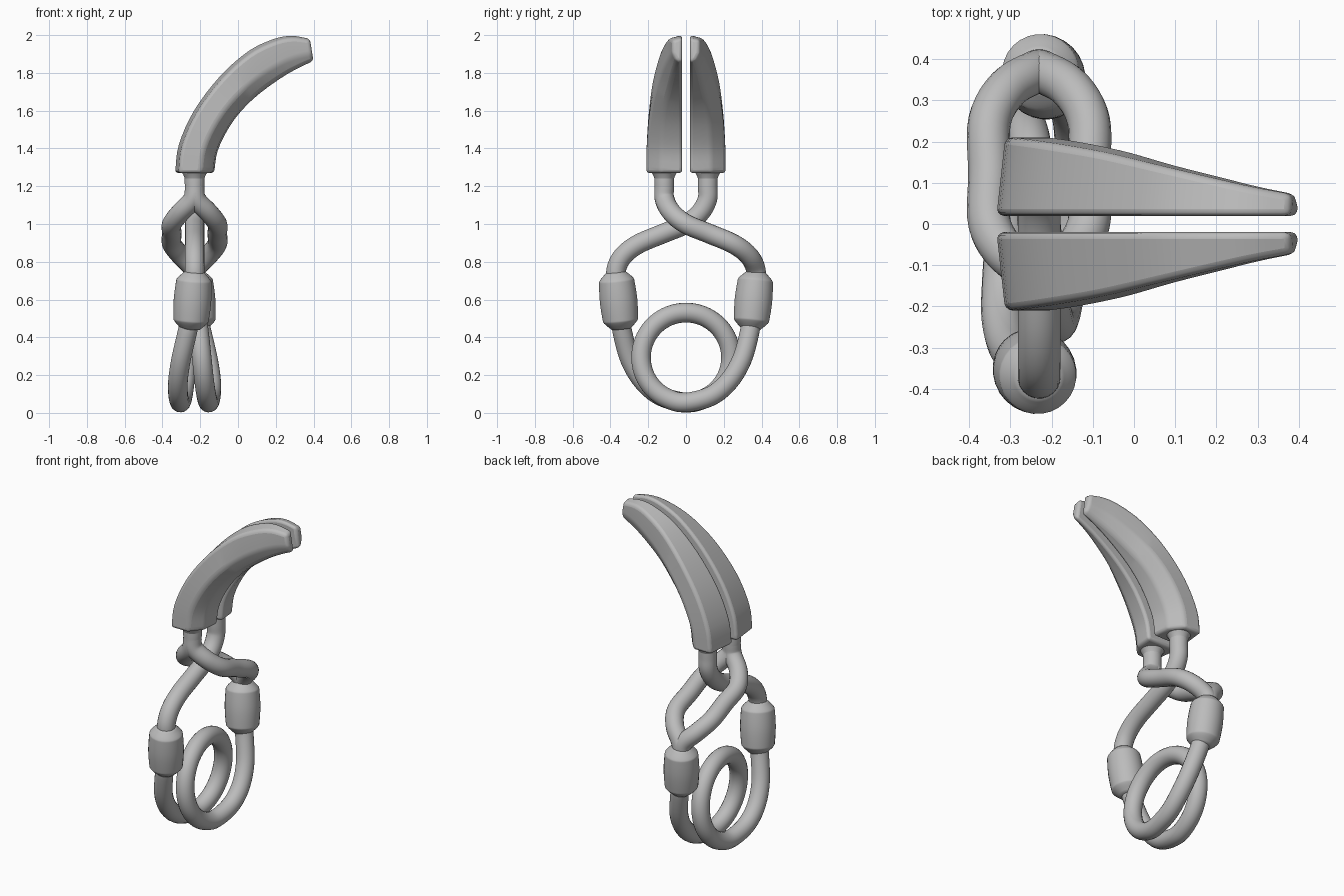
import bpy, bmesh, math
from mathutils import Vector

cube = bpy.data.objects.get("Cube")
if cube:
    bpy.data.objects.remove(cube)

metal = bpy.data.materials.new("grey_metal")
metal.use_nodes = True
GREY = (0.5, 0.5, 0.5, 1)
metal.diffuse_color = GREY
metal.node_tree.nodes["Principled BSDF"].inputs["Base Color"].default_value = GREY

CX = -0.23   # axis of the tool
R = 0.052    # wire radius


def spline(pts, steps):
    """Catmull-Rom through points of any dimension."""
    pts = [Vector(p) for p in pts]
    pts = [2 * pts[0] - pts[1]] + pts + [2 * pts[-1] - pts[-2]]
    out = []
    for a, b, c, d in zip(pts, pts[1:], pts[2:], pts[3:]):
        for k in range(steps):
            t = k / steps
            out.append(0.5 * (2 * b + (c - a) * t + (2 * a - 5 * b + 4 * c - d) * t * t
                              + (3 * b - a - 3 * c + d) * t ** 3))
    return out + [pts[-2]]


def loft(name, rings, angle):
    """Skin closed rings of points and cap both ends."""
    bm = bmesh.new()
    rows = [[bm.verts.new(p) for p in ring] for ring in rings]
    n = len(rows[0])
    for a, b in zip(rows, rows[1:]):
        for i in range(n):
            j = (i + 1) % n
            bm.faces.new((a[i], a[j], b[j], b[i]))
    bm.faces.new(rows[0])
    bm.faces.new(rows[-1])
    bmesh.ops.recalc_face_normals(bm, faces=bm.faces)
    mesh = bpy.data.meshes.new(name)
    bm.to_mesh(mesh)
    bm.free()
    mesh.materials.append(metal)
    obj = bpy.data.objects.new(name, mesh)
    bpy.context.collection.objects.link(obj)
    bpy.ops.object.select_all(action='DESELECT')
    obj.select_set(True)
    bpy.context.view_layer.objects.active = obj
    bpy.ops.object.shade_smooth_by_angle(angle=math.radians(angle))
    return obj


def tube(name, path, radii=None, sides=20):
    """Round tube along a path, with a twist-free frame."""
    rings = []
    side = None
    for i, p in enumerate(path):
        t = (path[min(i + 1, len(path) - 1)] - path[max(i - 1, 0)]).normalized()
        side = t.orthogonal() if side is None else side - t * side.dot(t)
        side.normalize()
        up = t.cross(side)
        r = radii[i] if radii else R
        rings.append([p + r * (side * math.cos(a) + up * math.sin(a))
                      for a in (2 * math.pi * k / sides for k in range(sides))])
    return loft(name, rings, 50)


# Jaws: tapered curved horns; columns are outer x, z, inner x, z, thickness
stations = [(-0.335, 1.27, -0.125, 1.27, 0.19), (-0.315, 1.42, -0.105, 1.39, 0.188),
            (-0.235, 1.60, -0.04, 1.52, 0.177), (-0.10, 1.78, 0.04, 1.62, 0.155),
            (0.05, 1.915, 0.13, 1.70, 0.122), (0.18, 1.98, 0.24, 1.777, 0.092),
            (0.28, 2.0, 0.32, 1.822, 0.07), (0.38, 1.985, 0.40, 1.86, 0.052)]
section = [(0, 0), (1, 0), (0.95, 0.6), (0.65, 1), (0.1, 1)]
for label, s in (("back", 1), ("front", -1)):
    rings = []
    for ox, oz, ix, iz, w in spline(stations, 4):
        rings.append([(ox + (ix - ox) * u, s * (0.02 + w * v), oz + (iz - oz) * u)
                      for u, v in section])
    jaw = loft(label + "_jaw", rings, 40)
    bevel = jaw.modifiers.new("soft_edges", 'BEVEL')
    bevel.width = 0.02
    bevel.segments = 3
    bevel.limit_method = 'ANGLE'
    bevel.angle_limit = math.radians(25)
    # Small flare where the wire enters the jaw
    neck = [Vector((CX, s * 0.115, z)) for z in (1.24, 1.26, 1.29)]
    tube(label + "_jaw_neck", neck, [R, 0.06, 0.08])

# Crossing arms: y, z and how far the split strands spread
arm = [(0.115, 1.28, 0), (0.115, 1.2, 0), (0.113, 1.13, 0.01), (0.075, 1.06, 0.075), (0, 1.0, 0.12),
       (-0.12, 0.95, 0.12), (-0.25, 0.895, 0.12), (-0.33, 0.835, 0.075),
       (-0.368, 0.765, 0.01), (-0.37, 0.69, 0)]
tube("single_arm", spline([(CX, y, z) for y, z, _ in arm], 6))
for label, s in (("left", 1), ("right", -1)):
    tube(label + "_split_arm", spline([(CX + s * d, -y, z) for y, z, d in arm], 6))

# Collars: barrel sleeves joining the arms to the spring
collar = [(0, R), (0.12, 0.088), (0.2, 0.095), (0.5, 0.1), (0.8, 0.095), (0.88, 0.088), (1, R)]
for label, s in (("front", -1), ("back", 1)):
    top = Vector((CX, s * 0.372, 0.745))
    low = Vector((CX + s * 0.022, s * 0.342, 0.445))
    prof = spline(collar, 4)
    tube(label + "_collar", [top.lerp(low, t) for t, _ in prof], [r for _, r in prof], 28)

# Spring: one coil with both ends rising to the collars
lead = [(-0.022, -0.345, 0.5), (-0.04, -0.335, 0.42), (-0.072, -0.295, 0.28),
        (-0.088, -0.225, 0.165), (-0.086, -0.13, 0.088)]
coil = []
for k in range(17):
    a = 2 * math.pi * k / 16
    coil.append((-0.076 + 0.152 * k / 16, 0.238 * math.sin(a), 0.293 - 0.238 * math.cos(a)))
tail = [(-x, -y, z) for x, y, z in reversed(lead)]
tube("spring_coil", spline([(CX + x, y, z) for x, y, z in lead + coil + tail], 5))
